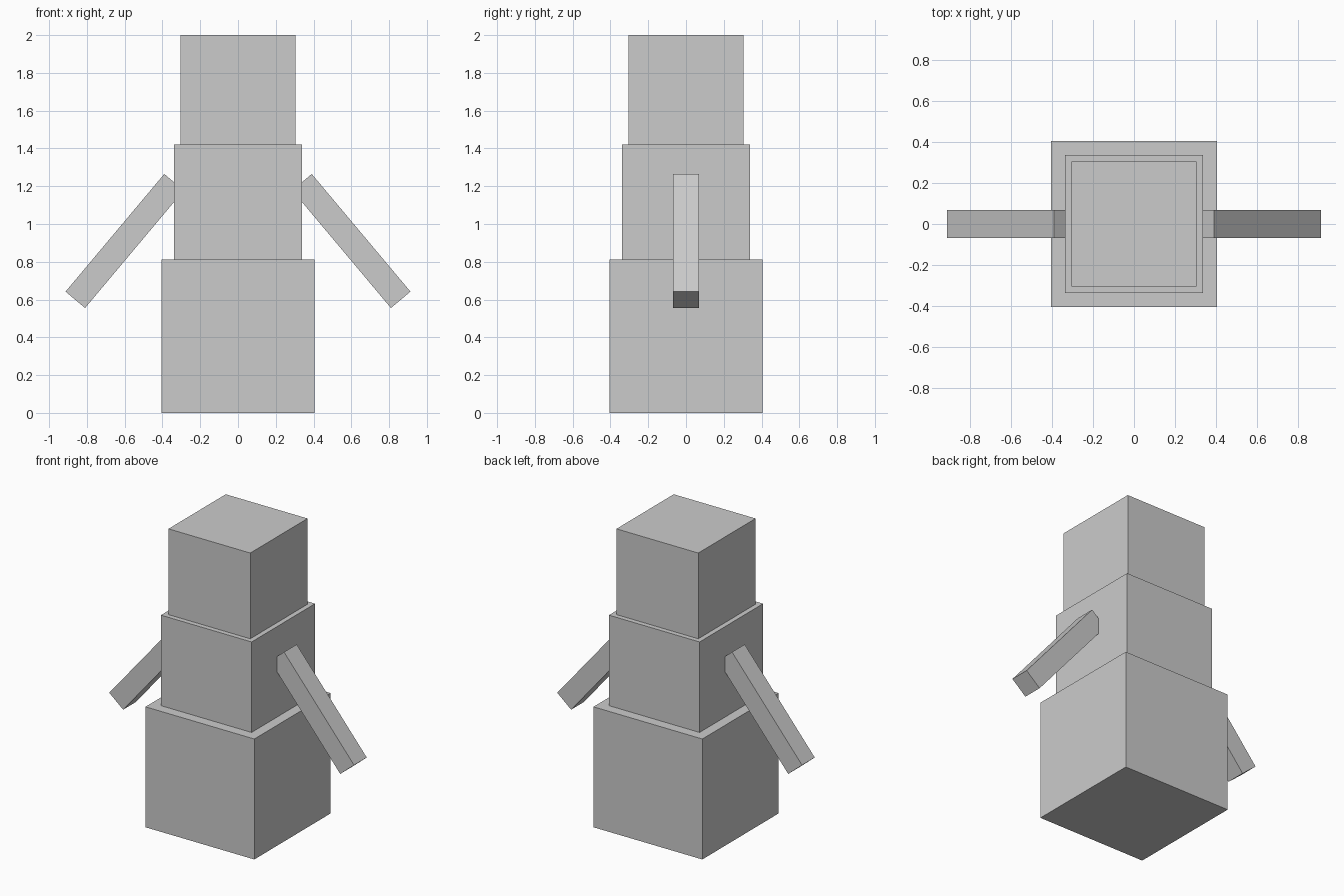
import bpy
import math

cube = bpy.data.objects.get("Cube")
if cube:
    bpy.data.objects.remove(cube, do_unlink=True)

# One plain grey for the whole figure
grey = bpy.data.materials.new("light grey")
grey.use_nodes = True
colour = (0.6, 0.6, 0.6, 1)
grey.diffuse_color = colour
grey.node_tree.nodes["Principled BSDF"].inputs["Base Color"].default_value = colour


def box(name, size, centre, tilt=0):
    bpy.ops.mesh.primitive_cube_add(size=1, location=centre)
    ob = bpy.context.object
    ob.name = name
    ob.scale = size
    ob.rotation_euler.y = math.radians(tilt)
    ob.data.materials.append(grey)
    return ob


# Stacked cubes, each sunk slightly into the one below: name, side, top height
for name, side, top in (("lower_body", 0.812, 0.812),
                        ("upper_body", 0.676, 1.422),
                        ("head", 0.61, 2.0)):
    box(name, (side, side, side), (0, 0, top - side / 2))

# Straight arms sloping down and outwards from the upper body
for name, s in (("left_arm", 1), ("right_arm", -1)):
    box(name, (0.813, 0.135, 0.135), (s * 0.6, 0, 0.91), s * 50)
